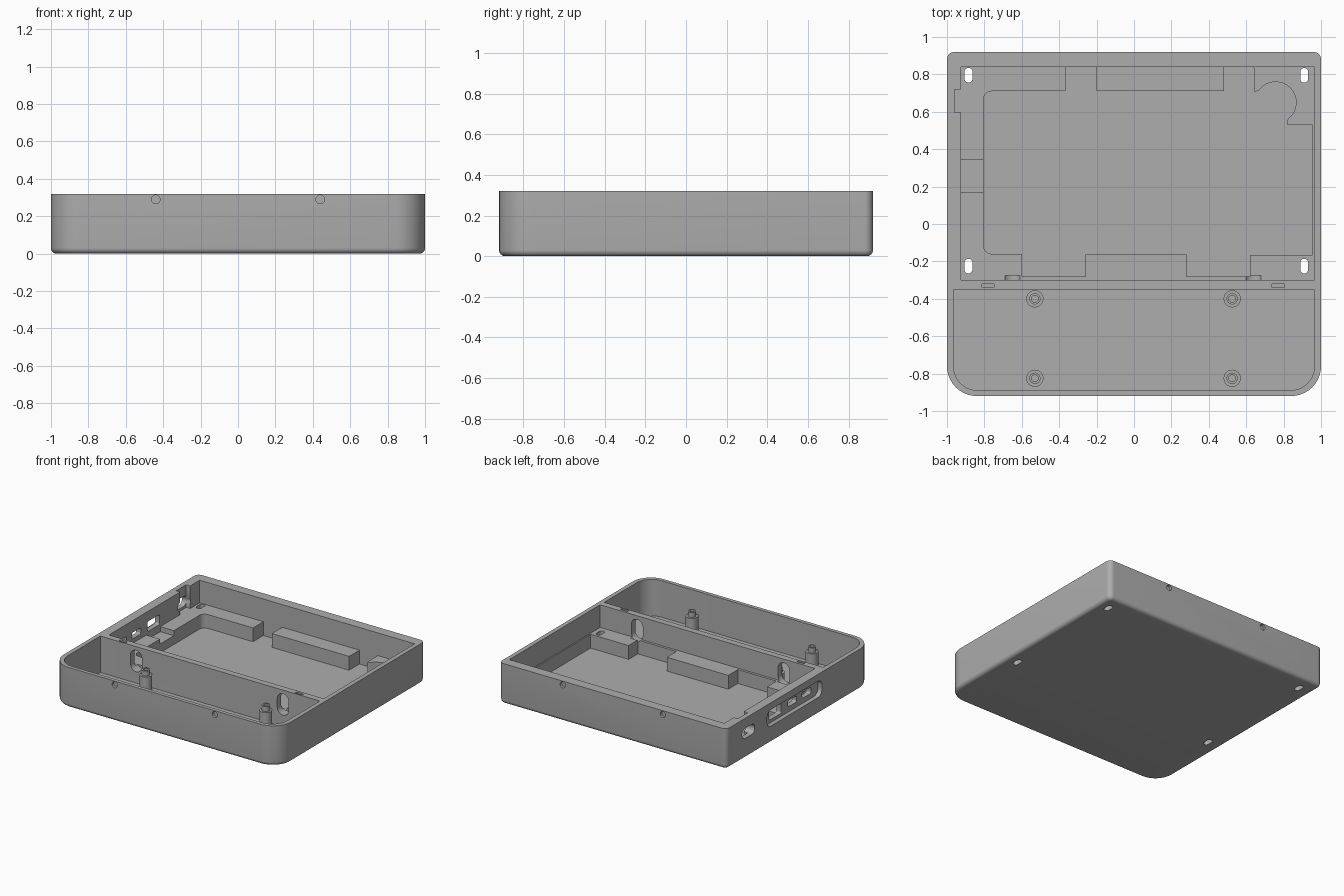
import bpy, bmesh
from math import sin, cos, pi
from mathutils import Matrix

if "Cube" in bpy.data.objects:
    bpy.data.objects.remove(bpy.data.objects["Cube"], do_unlink=True)

plastic = bpy.data.materials.new("grey plastic")
plastic.use_nodes = True
GREY = (0.42, 0.42, 0.42, 1)
plastic.diffuse_color = GREY
plastic.node_tree.nodes["Principled BSDF"].inputs["Base Color"].default_value = GREY


def rounded(x0, x1, y0, y1, front, back, inset=0, steps=10):
    """Rounded rectangle with separate front and back corner radii."""
    pts = []
    corners = [(x1, y1, back, 0), (x0, y1, back, 1), (x0, y0, front, 2), (x1, y0, front, 3)]
    for x, y, r, quarter in corners:
        cx = x - r if x == x1 else x + r
        cy = y - r if y == y1 else y + r
        for i in range(steps + 1):
            a = (quarter + i / steps) * pi / 2
            pts.append((cx + (r - inset) * cos(a), cy + (r - inset) * sin(a)))
    return pts


def loft(name, rings):
    """Closed solid through a stack of (outline, height) rings."""
    bm = bmesh.new()
    loops = [[bm.verts.new((x, y, z)) for x, y in pts] for pts, z in rings]
    n = len(loops[0])
    for low, high in zip(loops, loops[1:]):
        for i in range(n):
            j = (i + 1) % n
            bm.faces.new((low[i], low[j], high[j], high[i]))
    bm.faces.new(loops[0][::-1])
    bm.faces.new(loops[-1])
    bmesh.ops.recalc_face_normals(bm, faces=bm.faces)
    mesh = bpy.data.meshes.new(name)
    bm.to_mesh(mesh)
    bm.free()
    mesh.materials.append(plastic)
    obj = bpy.data.objects.new(name, mesh)
    bpy.context.collection.objects.link(obj)
    return obj


def prism(name, pts, z0, z1):
    return loft(name, [(pts, z0), (pts, z1)])


def box(name, x0, x1, y0, y1, z0, z1):
    return prism(name, [(x0, y0), (x1, y0), (x1, y1), (x0, y1)], z0, z1)


def pill(name, axis, centre, width, height, radius, depth):
    """Rounded slot cutter running along the x, y or z axis."""
    w, h = width / 2, height / 2
    obj = prism(name, rounded(-w, w, -h, h, radius, radius, steps=6), -depth / 2, depth / 2)
    turn = Matrix.Rotation(pi / 2, 4, "X")
    if axis == "x":
        turn = Matrix.Rotation(pi / 2, 4, "Z") @ turn
    if axis == "z":
        turn = Matrix.Identity(4)
    obj.data.transform(Matrix.Translation(centre) @ turn)
    return obj


def cut(target, cutter):
    cutter.hide_render = True
    mod = target.modifiers.new("cut", "BOOLEAN")
    mod.operation = "DIFFERENCE"
    mod.solver = "EXACT"
    mod.object = cutter
    bpy.context.view_layer.objects.active = target
    bpy.ops.object.modifier_apply(modifier=mod.name)
    bpy.data.objects.remove(cutter, do_unlink=True)


def smooth(obj):
    bpy.ops.object.select_all(action="DESELECT")
    obj.select_set(True)
    bpy.context.view_layer.objects.active = obj
    bpy.ops.object.shade_smooth_by_angle(angle=0.5)


# Outer shell with a rounded bottom edge
TOP, FLOOR, LEDGE, FILLET = 0.32, 0.03, 0.14, 0.03
rings = []
for i in range(7):
    a = i / 6 * pi / 2
    inset = FILLET * (1 - sin(a))
    rings.append((rounded(-1, 1, -0.92, 0.92, 0.16, 0.04, inset), FILLET * (1 - cos(a))))
rings.append((rounded(-1, 1, -0.92, 0.92, 0.16, 0.04), TOP))
case = loft("case_shell", rings)

# Front compartment and rear compartment down to the ledge
cut(case, prism("front_bay", rounded(-0.965, 0.965, -0.89, -0.35, 0.13, 0.002), FLOOR, 0.5))
cut(case, box("rear_bay", -0.925, 0.965, -0.30, 0.84, LEDGE, 0.5))

# Deep board pocket, leaving raised blocks around it
pocket = [(-0.76, -0.16), (-0.6, -0.16), (-0.6, -0.28), (-0.26, -0.28), (-0.26, -0.16),
          (0.28, -0.16), (0.28, -0.28), (0.62, -0.28), (0.62, -0.165), (0.955, -0.165),
          (0.955, 0.53), (0.82, 0.53), (0.82, 0.555)]
for i in range(17):
    a = -0.9 + i / 16 * 3.4
    pocket.append((0.757 + 0.11 * cos(a), 0.65 + 0.11 * sin(a)))
pocket += [(0.645, 0.705), (0.64, 0.84), (0.48, 0.84), (0.48, 0.71), (-0.2, 0.71),
           (-0.2, 0.84), (-0.365, 0.84), (-0.365, 0.71)]
for cy, start in ((0.665, 0.5), (-0.115, 1.0)):
    for i in range(7):
        a = (start + i / 12) * pi
        pocket.append((-0.76 + 0.045 * cos(a), cy + 0.045 * sin(a)))
pocket.pop()
cut(case, prism("board_pocket", pocket, FLOOR, 0.2))
cut(case, box("ledge_step", -0.925, -0.79, 0.17, 0.345, 0.1, 0.2))

# Side ports: outer recess, openings and the inner notch
cut(case, pill("port_recess", "x", (-1, 0.065, 0.2), 0.69, 0.13, 0.05, 0.07))
for y, width, height, radius in ((0.26, 0.15, 0.08, 0.012), (0.045, 0.11, 0.05, 0.012),
                                 (-0.135, 0.11, 0.05, 0.012), (0.645, 0.16, 0.08, 0.039)):
    cut(case, pill("port_opening", "x", (-0.95, y, 0.2), width, height, radius, 0.2))
cut(case, box("port_notch", -0.96, -0.9, 0.595, 0.72, LEDGE, 0.5))

# Cable holes and clip slots in the divider
for x in (-0.65, 0.64):
    cut(case, pill("cable_hole", "y", (x, -0.325, 0.205), 0.1, 0.17, 0.049, 0.1))
for x in (-0.78, 0.77):
    cut(case, box("clip_slot", x - 0.032, x + 0.032, -0.34, -0.32, 0.28, 0.5))

# Mounting slots through the bottom
for x in (-0.885, 0.91):
    for y in (-0.225, 0.795):
        cut(case, pill("mount_slot", "z", (x, y, 0.1), 0.042, 0.078, 0.02, 0.4))

# Small dimples in the front and rear walls
for x in (-0.44, 0.44):
    for y in (-0.92, 0.92):
        cut(case, pill("dimple", "y", (x, y, 0.29), 0.046, 0.046, 0.0229, 0.04))
smooth(case)


# Stepped screw posts with a bore
def disc(x, y, r):
    return [(x + r * cos(i * pi / 12), y + r * sin(i * pi / 12)) for i in range(24)]


for x in (-0.53, 0.525):
    for y in (-0.4, -0.825):
        post = loft("screw_post", [(disc(x, y, r), z) for r, z in (
            (0.046, FLOOR - 0.01), (0.046, 0.15), (0.03, 0.15), (0.03, 0.19),
            (0.018, 0.19), (0.018, 0.08))])
        smooth(post)
